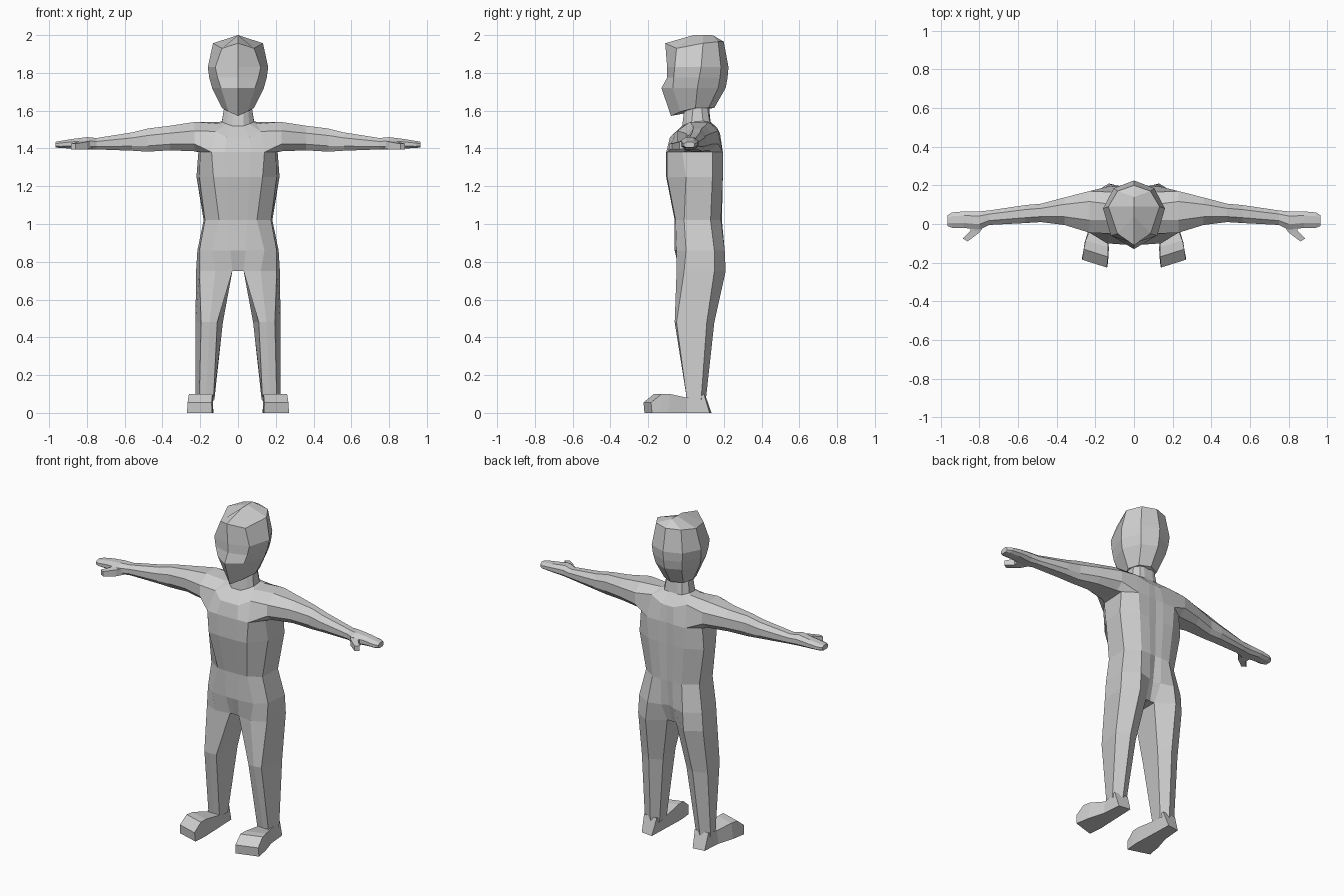
import bpy, bmesh

cube = bpy.data.objects.get("Cube")
if cube:
    bpy.data.objects.remove(cube, do_unlink=True)

grey = bpy.data.materials.new("light grey")
grey.use_nodes = True
grey.diffuse_color = (0.62, 0.62, 0.62, 1)
grey.node_tree.nodes["Principled BSDF"].inputs["Base Color"].default_value = (0.62, 0.62, 0.62, 1)


def ring(bm, points, z=None):
    return [bm.verts.new((p[0], p[1], p[2] if z is None else z)) for p in points]


def bridge(bm, a, b, closed=True, skip=()):
    """Quads between two rings of equal length."""
    n = len(a)
    for i in range(n if closed else n - 1):
        if i not in skip:
            j = (i + 1) % n
            bm.faces.new((a[i], a[j], b[j], b[i]))


def finish(bm, name):
    """Weld, mirror across x and make a flat-shaded object."""
    bmesh.ops.remove_doubles(bm, verts=bm.verts, dist=0.0005)
    bmesh.ops.recalc_face_normals(bm, faces=bm.faces)
    mesh = bpy.data.meshes.new(name)
    bm.to_mesh(mesh)
    bm.free()
    mesh.materials.append(grey)
    obj = bpy.data.objects.new(name, mesh)
    bpy.context.collection.objects.link(obj)
    mirror = obj.modifiers.new("Mirror", 'MIRROR')
    mirror.use_clip = True
    mirror.merge_threshold = 0.0005
    return obj


# Body: half rings from front centre round to back centre
bm = bmesh.new()
torso = [
    (0.75, [(0, -.03), (.03, -.035), (.12, -.05), (.205, -.01), (.222, .15), (.13, .21), (.03, .14), (0, .14)]),
    (0.86, [(0, -.06), (.04, -.06), (.14, -.05), (.205, 0), (.215, .15), (.12, .205), (.04, .185), (0, .165)]),
    (1.02, [(0, -.06), (.05, -.06), (.10, -.055), (.175, -.01), (.182, .13), (.10, .185), (.04, .19), (0, .185)]),
    (1.25, [(0, -.105), (.06, -.105), (.13, -.10), (.205, 0), (.22, .14), (.12, .195), (.05, .195), (0, .19)]),
    (1.38, [(0, -.105), (.07, -.105), (.14, -.10), (.20, -.02), (.21, .14), (.13, .195), (.05, .195), (0, .19)]),
]
rings = [ring(bm, pts, z) for z, pts in torso]
shoulder = ring(bm, [(0, -.085, 1.46), (.06, -.085, 1.46), (.12, -.05, 1.49), (.10, .02, 1.53),
                     (.10, .10, 1.54), (.12, .165, 1.51), (.04, .18, 1.48), (0, .18, 1.48)])
neck_base = ring(bm, [(0, -.02, 1.52), (.03, -.02, 1.52), (.06, .0, 1.53), (.085, .03, 1.54),
                      (.085, .09, 1.545), (.06, .125, 1.54), (.03, .13, 1.54), (0, .13, 1.54)])
neck_top = ring(bm, [(0, -.005), (.03, -.005), (.05, .01), (.07, .04),
                     (.07, .08), (.05, .11), (.03, .12), (0, .12)], 1.64)
for a, b in zip(rings, rings[1:]):
    bridge(bm, a, b, closed=False)
# The shoulder band stays open where the arm joins
bridge(bm, rings[-1], shoulder, closed=False, skip=(2, 3, 4))
bridge(bm, shoulder, neck_base, closed=False)
bridge(bm, neck_base, neck_top, closed=False)

# Crotch strip, then leg grown from the open hip loop
hip = rings[0]
bm.faces.new((hip[0], hip[1], hip[6], hip[7]))
leg = hip[1:7]
for z, pts in [
    (0.48, [(.11, -.055), (.15, -.06), (.195, -.05), (.225, .11), (.15, .15), (.08, .11)]),
    (0.07, [(.13, .005), (.17, .005), (.205, .005), (.225, .08), (.17, .105), (.125, .08)]),
]:
    nxt = ring(bm, pts, z)
    bridge(bm, leg, nxt)
    leg = nxt

# Arm and hand grown from the shoulder opening
outline = [(0, .25), (.2, 0), (.8, 0), (1, .25), (1, .7), (.75, 1), (.3, 1), (0, .7)]
arm = rings[-1][2:6] + shoulder[5:1:-1]
for x, y0, y1, z0, z1 in [
    (.23, -.045, .17, 1.385, 1.54),
    (.36, -.005, .137, 1.39, 1.52),
    (.48, .01, .105, 1.383, 1.505),
    (.56, .005, .098, 1.388, 1.485),
    (.75, -.005, .07, 1.395, 1.455),
    (.80, -.03, .065, 1.395, 1.46),
    (.88, -.02, .065, 1.40, 1.45),
    (.94, -.02, .06, 1.402, 1.44),
    (.965, -.01, .045, 1.405, 1.435),
]:
    nxt = ring(bm, [(x, y0 + u * (y1 - y0), z0 + v * (z1 - z0)) for u, v in outline])
    bridge(bm, arm, nxt)
    arm = nxt
bm.faces.new(arm)
finish(bm, "body")

# Head: half rings from chin to crown ridge
bm = bmesh.new()
head = [ring(bm, pts) for pts in [
    [(0, -.08, 1.572), (.05, -.03, 1.595), (.085, .05, 1.615), (.065, .12, 1.615), (0, .15, 1.615)],
    [(0, -.13, 1.72), (.09, -.07, 1.72), (.137, .06, 1.72), (.09, .17, 1.72), (0, .21, 1.72)],
    [(0, -.10, 1.775), (.108, -.065, 1.775), (.152, .07, 1.775), (.10, .18, 1.775), (0, .22, 1.775)],
    [(0, -.10, 1.83), (.12, -.06, 1.83), (.16, .08, 1.83), (.105, .185, 1.83), (0, .225, 1.83)],
    [(0, -.11, 1.957), (.085, -.05, 1.93), (.132, .09, 1.957), (.085, .17, 1.965), (0, .20, 1.965)],
    [(0, .04, 2.0), (0, .04, 2.0), (0, .09, 2.0), (0, .14, 2.0), (0, .14, 2.0)],
]]
for a, b in zip(head, head[1:]):
    bridge(bm, a, b, closed=False)
bm.faces.new(head[0])
finish(bm, "head")


def box_loft(name, sections):
    """Closed loft through four-cornered sections."""
    bm = bmesh.new()
    loops = [ring(bm, s) for s in sections]
    for a, b in zip(loops, loops[1:]):
        bridge(bm, a, b)
    bm.faces.new(loops[0])
    bm.faces.new(loops[-1])
    return finish(bm, name)


# Feet: sections from heel to toe, turned slightly outward
box_loft("feet", [
    [(.13, .10, .10), (.22, .095, .10), (.215, .125, 0), (.14, .135, 0)],
    [(.13, 0, .08), (.215, .005, .08), (.225, .005, 0), (.135, 0, 0)],
    [(.135, -.12, .10), (.25, -.085, .10), (.255, -.095, 0), (.13, -.13, 0)],
    [(.135, -.17, .10), (.26, -.13, .10), (.262, -.14, 0), (.133, -.18, 0)],
    [(.14, -.225, .055), (.267, -.185, .055), (.27, -.18, 0), (.137, -.22, 0)],
])

# Thumbs
box_loft("thumbs", [
    [(.76, .01, 1.40), (.85, .0, 1.40), (.85, .0, 1.445), (.76, .01, 1.445)],
    [(.80, -.045, 1.395), (.845, -.035, 1.395), (.845, -.035, 1.435), (.80, -.045, 1.435)],
    [(.86, -.09, 1.395), (.885, -.075, 1.395), (.885, -.075, 1.425), (.86, -.09, 1.425)],
])
